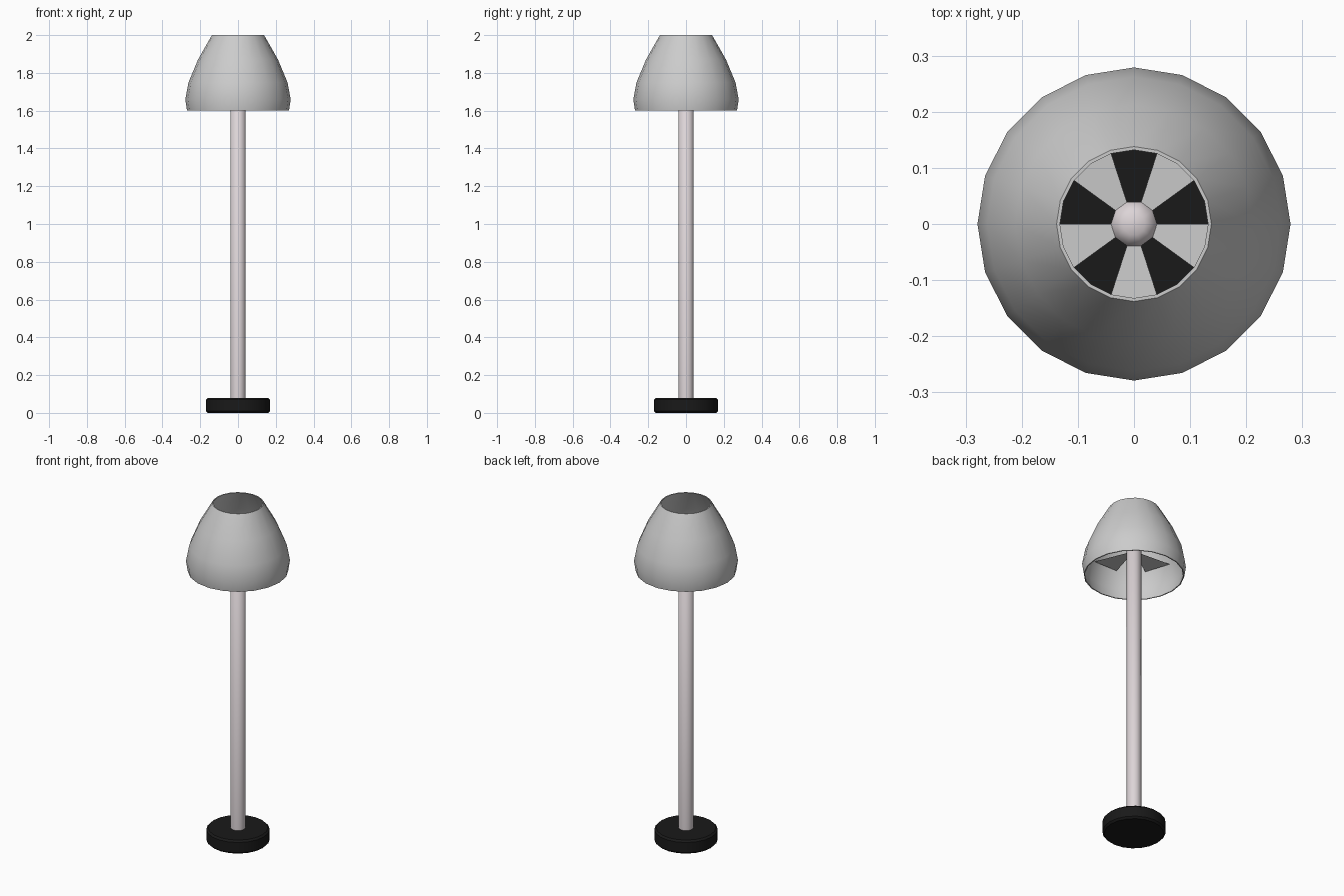
import bpy, bmesh
from math import sin, cos, pi, radians

if "Cube" in bpy.data.objects:
    bpy.data.objects.remove(bpy.data.objects["Cube"])


def finish(name, bm, color=None, angle=40):
    bmesh.ops.recalc_face_normals(bm, faces=bm.faces)
    me = bpy.data.meshes.new(name)
    bm.to_mesh(me)
    bm.free()
    ob = bpy.data.objects.new(name, me)
    bpy.context.collection.objects.link(ob)
    if color:
        mat = bpy.data.materials.new(name + "_mat")
        mat.diffuse_color = color
        mat.use_nodes = True
        mat.node_tree.nodes["Principled BSDF"].inputs["Base Color"].default_value = mat.diffuse_color
        me.materials.append(mat)
    bpy.ops.object.select_all(action='DESELECT')
    ob.select_set(True)
    bpy.context.view_layer.objects.active = ob
    bpy.ops.object.shade_smooth_by_angle(angle=radians(angle))
    return ob


def lathe(name, profile, sides, closed=False, color=None, angle=40):
    """Revolve an (r, z) profile; open profiles get end caps."""
    bm = bmesh.new()
    rings = [[bm.verts.new((r * cos(2 * pi * i / sides), r * sin(2 * pi * i / sides), z))
              for i in range(sides)] for r, z in profile]
    pairs = list(zip(rings, rings[1:]))
    if closed:
        pairs.append((rings[-1], rings[0]))
    for a, b in pairs:
        for i in range(sides):
            j = (i + 1) % sides
            bm.faces.new((a[i], a[j], b[j], b[i]))
    if not closed:
        bm.faces.new(rings[0])
        bm.faces.new(rings[-1])
    return finish(name, bm, color, angle)


# round foot
lathe("base", [(0.16, 0), (0.17, 0.01), (0.17, 0.07), (0.16, 0.08)], 20,
      color=(0.01, 0.01, 0.01, 1))

# pole with a low domed top
lathe("pole", [(0.041, 0.08), (0.041, 1.75), (0.02, 1.765)], 10,
      color=(0.72, 0.66, 0.68, 1), angle=60)

# thin lampshade, outer skin up and inner skin back down
outer = [(0.27, 1.60), (0.279, 1.66), (0.262, 1.75), (0.212, 1.87), (0.138, 2.0)]
inner = [(r - 0.006, z) for r, z in reversed(outer)]
lathe("lampshade", outer + inner, 20, closed=True)

# five wedge-shaped spokes joining pole and shade
bm = bmesh.new()
for k in range(5):
    a, b = radians(36 + 72 * k), radians(72 + 72 * k)
    rim = [(0.04, a, 1.75), (0.25, a, 1.76), (0.25, b, 1.76), (0.04, b, 1.75)]
    bm.faces.new([bm.verts.new((r * cos(t), r * sin(t), z)) for r, t, z in rim])
finish("shade_spokes", bm)
